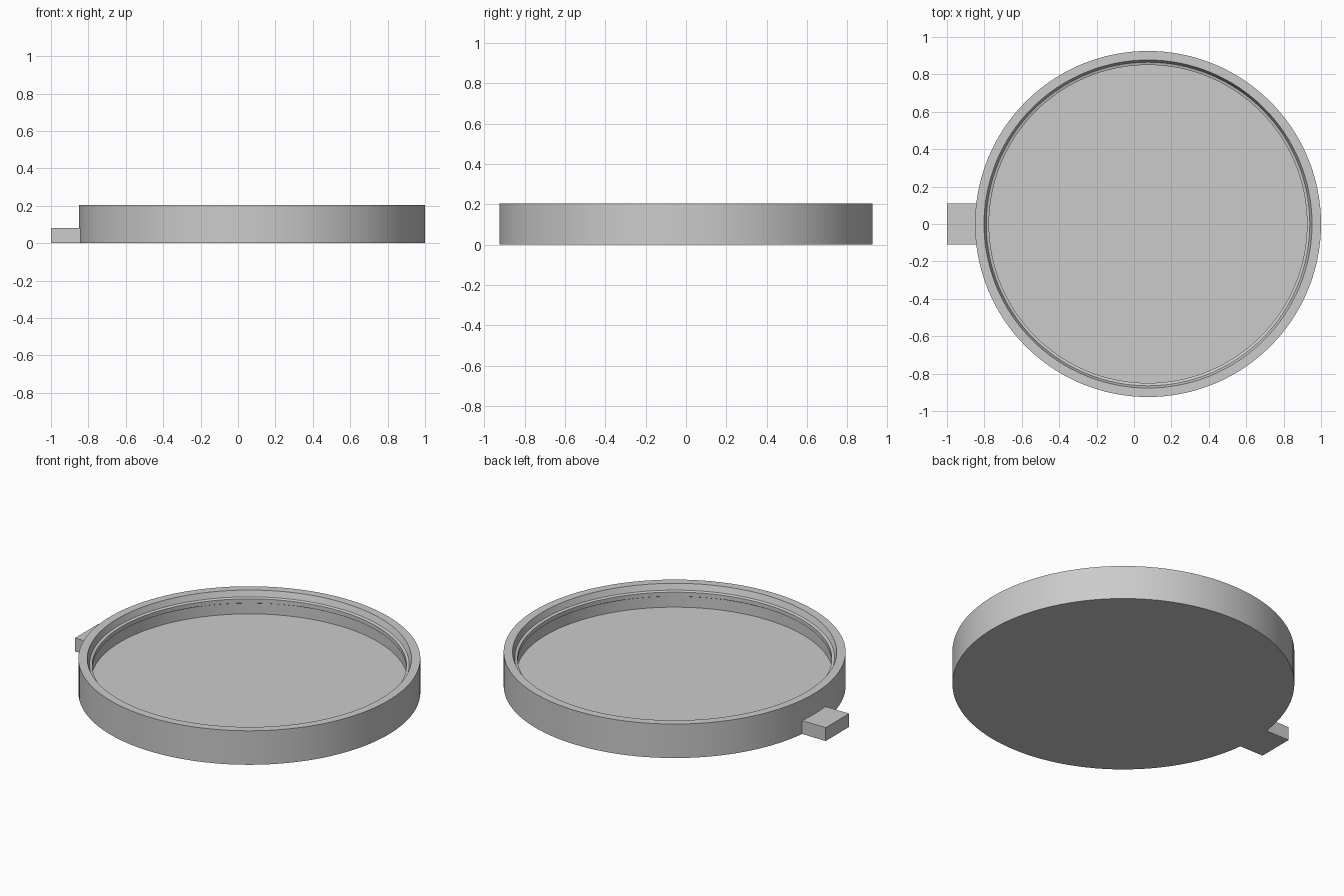
import bpy, bmesh, math

cube = bpy.data.objects.get("Cube")
if cube:
    bpy.data.objects.remove(cube, do_unlink=True)

SEGMENTS = 128
CENTRE_X = 0.075

grey = bpy.data.materials.new("plain grey")
grey.use_nodes = True
colour = (0.6, 0.6, 0.6, 1)
grey.diffuse_color = colour
grey.node_tree.nodes["Principled BSDF"].inputs["Base Color"].default_value = colour


def add_object(name, bm):
    bmesh.ops.recalc_face_normals(bm, faces=bm.faces)
    mesh = bpy.data.meshes.new(name)
    bm.to_mesh(mesh)
    bm.free()
    mesh.materials.append(grey)
    obj = bpy.data.objects.new(name, mesh)
    bpy.context.collection.objects.link(obj)
    return obj


def lathe(name, profile):
    """Spin an (r, z) profile that starts and ends on the axis."""
    bm = bmesh.new()
    verts = [bm.verts.new((r, 0, z)) for r, z in profile]
    edges = [bm.edges.new(pair) for pair in zip(verts, verts[1:])]
    bmesh.ops.spin(bm, geom=verts + edges, cent=(0, 0, 0), axis=(0, 0, 1),
                   angle=math.tau, steps=SEGMENTS)
    bmesh.ops.remove_doubles(bm, verts=bm.verts, dist=0.0005)
    return add_object(name, bm)


# Round tray: base, outer wall, flat rim, tapered seat, retaining bead, floor
tray = lathe("round_tray", [
    (0, 0), (0.925, 0), (0.925, 0.203), (0.877, 0.203),
    (0.865, 0.168), (0.85, 0.163), (0.85, 0.138), (0.857, 0.134),
    (0.857, 0.07), (0, 0.07)])
tray.location.x = CENTRE_X
bpy.context.view_layer.objects.active = tray
tray.select_set(True)
bpy.ops.object.shade_smooth_by_angle(angle=math.radians(15))

# Rectangular grip tab, rooted inside the tray wall
bm = bmesh.new()
bmesh.ops.create_cube(bm, size=1)
bmesh.ops.scale(bm, vec=(0.18, 0.22, 0.08), verts=bm.verts)
tab = add_object("grip_tab", bm)
tab.location = (-0.91, 0, 0.04)
